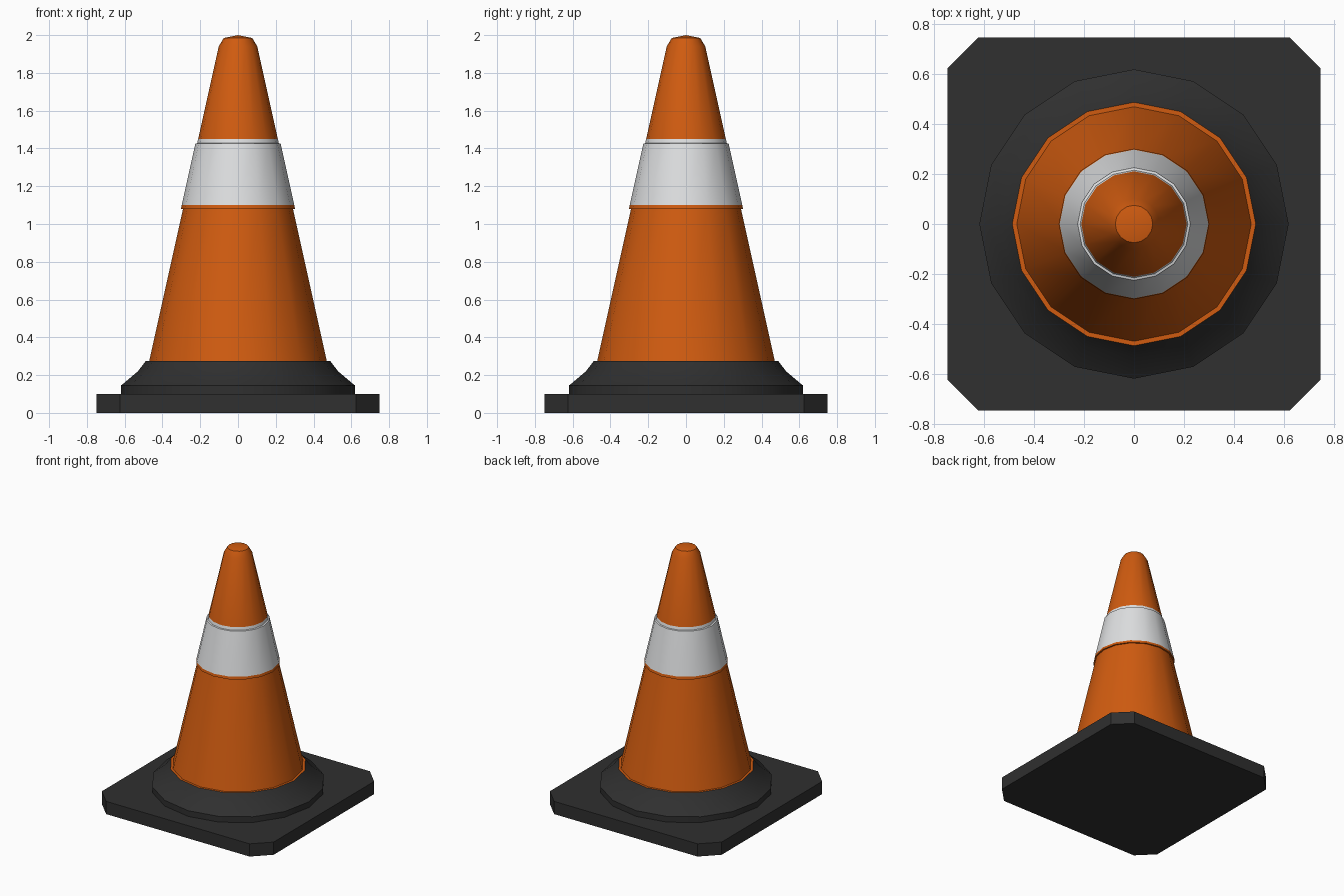
import bpy, bmesh, math

if "Cube" in bpy.data.objects:
    bpy.data.objects.remove(bpy.data.objects["Cube"])


def material(name, rgb):
    m = bpy.data.materials.new(name)
    m.diffuse_color = (*rgb, 1)
    m.use_nodes = True
    m.node_tree.nodes["Principled BSDF"].inputs["Base Color"].default_value = m.diffuse_color
    return m


ORANGE = material("orange", (0.63, 0.105, 0.005))
WHITE = material("white", (0.73, 0.74, 0.75))
BLACK = material("black", (0.029, 0.029, 0.029))
SIDES = 16


def finish(name, bm, mats, smooth=True):
    bmesh.ops.recalc_face_normals(bm, faces=bm.faces)
    me = bpy.data.meshes.new(name)
    bm.to_mesh(me)
    bm.free()
    ob = bpy.data.objects.new(name, me)
    bpy.context.collection.objects.link(ob)
    for m in mats:
        me.materials.append(m)
    if smooth:
        bpy.ops.object.select_all(action='DESELECT')
        ob.select_set(True)
        bpy.context.view_layer.objects.active = ob
        bpy.ops.object.shade_smooth_by_angle(angle=math.radians(30))
    return ob


def lathe(name, profile, mats, rule=lambda z: 0):
    """Turn (radius, z) points round the z axis; rule gives the material by face height."""
    bm = bmesh.new()
    rings = []
    for r, z in profile:
        if r == 0:
            rings.append([bm.verts.new((0, 0, z))] * SIDES)
        else:
            rings.append([bm.verts.new((r * math.cos(2 * math.pi * i / SIDES),
                                        r * math.sin(2 * math.pi * i / SIDES), z))
                          for i in range(SIDES)])
    for (a, b), (p, q) in zip(zip(rings, rings[1:]), zip(profile, profile[1:])):
        for i in range(SIDES):
            j = (i + 1) % SIDES
            loop = list(dict.fromkeys((a[i], a[j], b[j], b[i])))
            bm.faces.new(loop).material_index = rule((p[1] + q[1]) / 2)
    return finish(name, bm, mats)


# square base plate with clipped corners
bm = bmesh.new()
H, C = 0.748, 0.625
outline = [(H, -C), (H, C), (C, H), (-C, H), (-H, C), (-H, -C), (-C, -H), (C, -H)]
plate = bm.faces.new([bm.verts.new((x, y, 0)) for x, y in outline])
top = bmesh.ops.extrude_face_region(bm, geom=[plate], use_keep_orig=True)
bmesh.ops.translate(bm, vec=(0, 0, 0.1),
                    verts=[v for v in top["geom"] if isinstance(v, bmesh.types.BMVert)])
finish("base_plate", bm, [BLACK], smooth=False)

# round collar rising from the plate
lathe("base_collar", [(0.62, 0.09), (0.62, 0.145), (0.613, 0.15),
                      (0.53, 0.22), (0.488, 0.275)], [BLACK])

# cone with its raised reflective band and domed tip
lathe("cone", [(0.488, 0.275), (0.47, 0.275), (0.291, 1.08), (0.302, 1.08),
               (0.298, 1.1), (0.226, 1.425), (0.216, 1.428), (0.211, 1.45),
               (0.102, 1.94), (0.075, 1.985), (0, 2.0)],
      [ORANGE, WHITE], lambda z: int(1.1 < z < 1.45))
